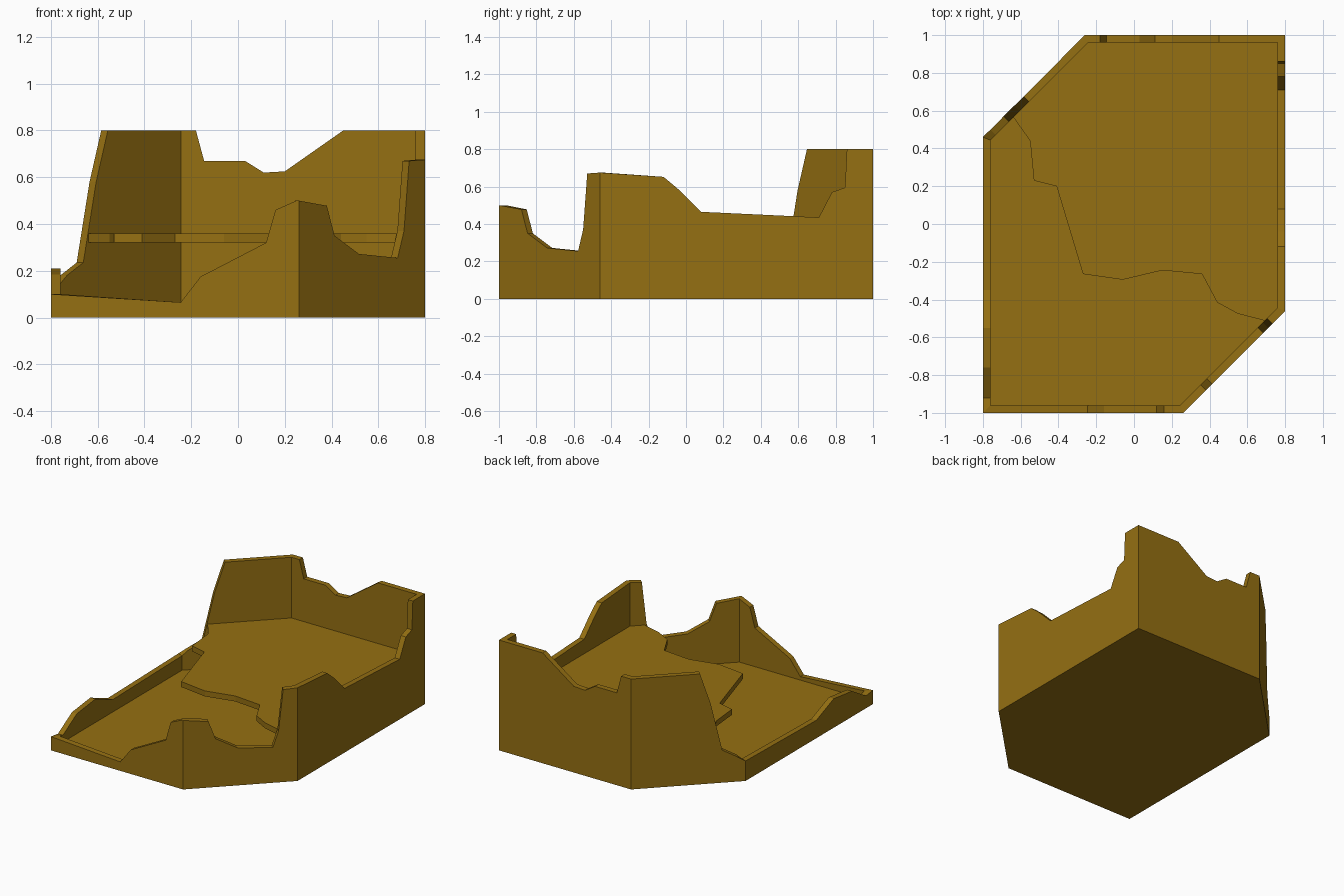
import bpy, bmesh
from mathutils import Vector

if "Cube" in bpy.data.objects:
    bpy.data.objects.remove(bpy.data.objects["Cube"])

THICK = 0.04
FLOOR = 0.04

mat = bpy.data.materials.new("ochre")
mat.diffuse_color = (0.30, 0.16, 0.006, 1)
mat.use_nodes = True
mat.node_tree.nodes["Principled BSDF"].inputs["Base Color"].default_value = mat.diffuse_color

def finish(bm, name):
    bmesh.ops.recalc_face_normals(bm, faces=bm.faces[:])
    me = bpy.data.meshes.new(name)
    bm.to_mesh(me)
    bm.free()
    me.materials.append(mat)
    ob = bpy.data.objects.new(name, me)
    bpy.context.collection.objects.link(ob)
    return ob

# Footprint corners, counter-clockwise from front left
corners = [Vector(c) for c in [(-0.8, -1), (0.26, -1), (0.8, -0.46),
                               (0.8, 1), (-0.26, 1), (-0.8, 0.46)]]
# Broken top line of each wall: axis measured along (0 = x, 1 = y), then (position, height)
walls = [
    (0, [(-0.8, .10), (-.245, .065), (-.16, .175), (.12, .32), (.16, .46), (.25, .50)]),
    (0, [(.26, .50), (.38, .478), (.413, .35), (.517, .272), (.683, .255), (.71, .37), (.732, .67)]),
    (1, [(-.46, .675), (-.12, .652), (-.04, .585), (.08, .465), (.57, .442), (.71, .435),
         (.78, .57), (.85, .595), (.86, .80)]),
    (0, [(.8, .80), (.45, .80), (.2, .625), (.11, .62), (.03, .67), (-.145, .67), (-.18, .80)]),
    (0, [(-.26, .80), (-.585, .80), (-.635, .58), (-.69, .235), (-.76, .18)]),
    (1, [(.46, .145), (-.35, .13), (-.55, .21), (-.76, .185), (-.92, .09)]),
]

def inward(i):
    d = (corners[(i + 1) % 6] - corners[i % 6]).normalized()
    return Vector((-d.y, d.x))

def mitre(i, dist):
    n1, n2 = inward(i - 1), inward(i)
    return (n1 + n2) * dist / (1 + n1.dot(n2))

# Walls and ground floor as one closed shell
bm = bmesh.new()
rings = []
for i, (axis, profile) in enumerate(walls):
    a, b = corners[i], corners[(i + 1) % 6]
    for k, (pos, z) in enumerate(profile):
        o = a.lerp(b, (pos - a[axis]) / (b[axis] - a[axis]))
        n = o + (mitre(i, THICK) if k == 0 else inward(i) * THICK)
        rings.append([bm.verts.new((p.x, p.y, h))
                      for p, h in ((o, 0), (o, z), (n, z), (n, FLOOR))])
for r, s in zip(rings, rings[1:] + rings[:1]):
    for j in range(3):
        bm.faces.new((r[j], s[j], s[j + 1], r[j + 1]))
bm.faces.new([r[0] for r in rings])
bm.faces.new([r[3] for r in rings])
finish(bm, "broken_walls_and_floor")

# Upper floor slab with a ragged front edge, let slightly into the walls
edge = [(-.647, .577), (-.55, .44), (-.53, .23), (-.41, .2), (-.27, -.265), (-.06, -.295),
        (.15, -.245), (.36, -.265), (.44, -.415), (.55, -.475), (.705, -.515)]
outline = edge + [tuple(corners[i] + mitre(i, THICK - 0.01)) for i in (2, 3, 4)]
bm = bmesh.new()
face = bm.faces.new([bm.verts.new((x, y, 0.32)) for x, y in outline])
ext = bmesh.ops.extrude_face_region(bm, geom=[face], use_keep_orig=True)
top = [v for v in ext["geom"] if isinstance(v, bmesh.types.BMVert)]
bmesh.ops.translate(bm, verts=top, vec=(0, 0, 0.04))
finish(bm, "upper_floor")
